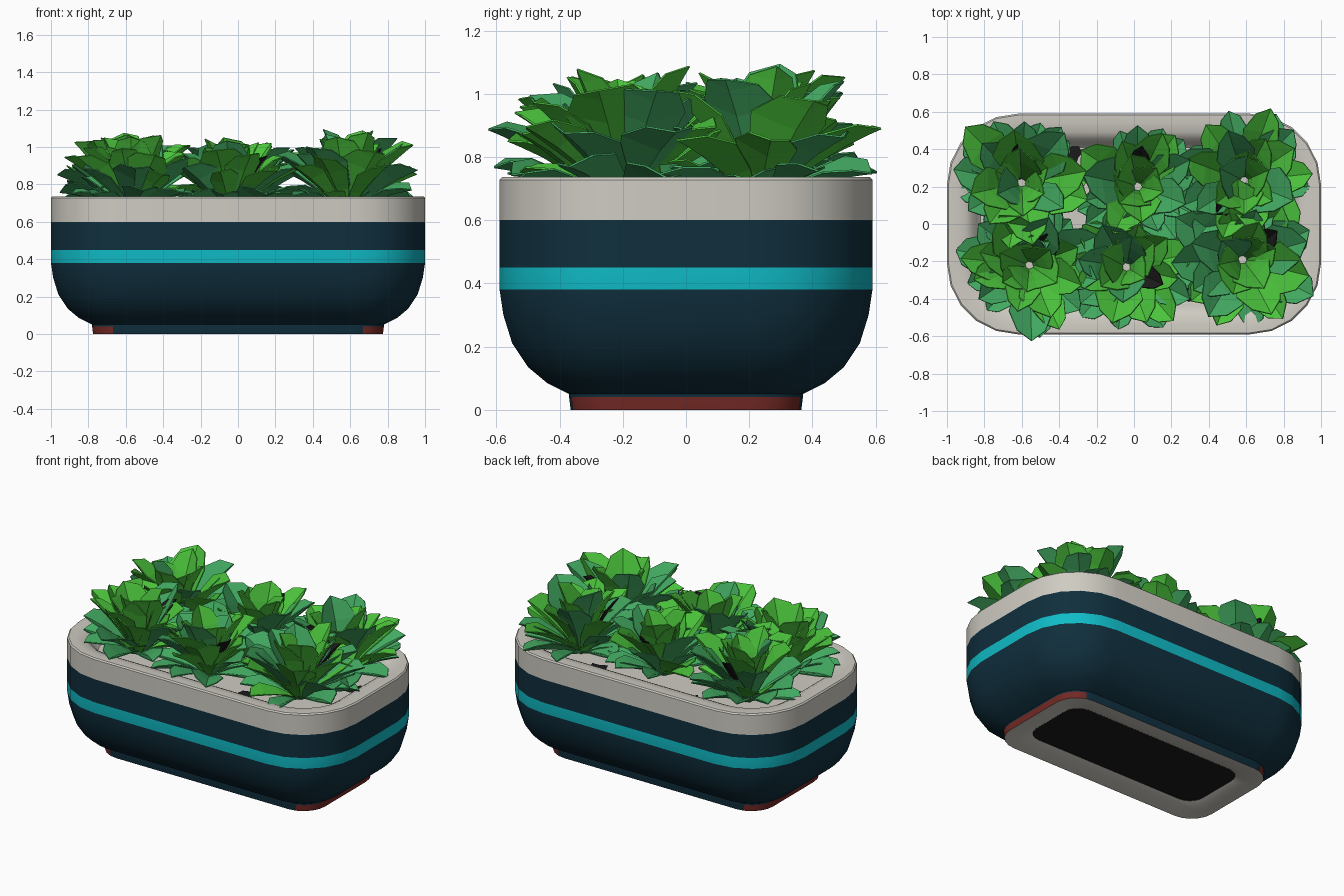
import bpy
import bmesh
import math
import random
from mathutils import Vector

random.seed(7)
cube = bpy.data.objects.get("Cube")
if cube:
    bpy.data.objects.remove(cube, do_unlink=True)


def make_material(name, rgb):
    mat = bpy.data.materials.new(name)
    mat.use_nodes = True
    mat.diffuse_color = (*rgb, 1)
    bsdf = next(n for n in mat.node_tree.nodes if n.type == "BSDF_PRINCIPLED")
    bsdf.inputs["Base Color"].default_value = (*rgb, 1)
    bsdf.inputs["Roughness"].default_value = 0.8
    return mat


cream = make_material("cream", (0.62, 0.6, 0.54))
navy = make_material("navy", (0.005, 0.028, 0.047))
teal = make_material("teal", (0.005, 0.5, 0.57))
rust = make_material("rust", (0.17, 0.022, 0.018))
black = make_material("black", (0.011, 0.011, 0.011))
bright_green = make_material("bright_green", (0.07, 0.55, 0.045))
cool_green = make_material("cool_green", (0.055, 0.4, 0.12))


def finish(name, bm, mats):
    mesh = bpy.data.meshes.new(name)
    bm.to_mesh(mesh)
    bm.free()
    for mat in mats:
        mesh.materials.append(mat)
    obj = bpy.data.objects.new(name, mesh)
    bpy.context.scene.collection.objects.link(obj)
    return obj


def rounded_ring(bm, inset, z, steps=5):
    """Rounded rectangle shrunk evenly by inset."""
    radius = max(0.38 - inset, 0.1)
    cx, cy = 1 - inset - radius, 0.59 - inset - radius
    verts = []
    for corner, (sx, sy) in enumerate([(1, 1), (-1, 1), (-1, -1), (1, -1)]):
        for i in range(steps + 1):
            a = (corner + i / steps) * math.pi / 2
            verts.append(bm.verts.new((sx * cx + radius * math.cos(a),
                                       sy * cy + radius * math.sin(a), z)))
    return verts


def loft(name, profile, mats, cap_slot=None, rule=None):
    """Skin rings of (inset, height, material slot); optionally cap the last."""
    bm = bmesh.new()
    rings = [rounded_ring(bm, inset, z) for inset, z, _ in profile]
    for (low, high), (_, _, slot) in zip(zip(rings, rings[1:]), profile):
        for i in range(len(low)):
            j = (i + 1) % len(low)
            face = bm.faces.new((low[i], low[j], high[j], high[i]))
            face.normal_update()
            face.material_index = rule(face, slot) if rule else slot
    if cap_slot is not None:
        bm.faces.new(rings[-1]).material_index = cap_slot
    obj = finish(name, bm, mats)
    bpy.ops.object.select_all(action="DESELECT")
    obj.select_set(True)
    bpy.context.view_layer.objects.active = obj
    bpy.ops.object.shade_smooth_by_angle(angle=math.radians(40))
    return obj


# Bowl with teal stripe, cream collar, rolled rim and shallow floor
loft("planter_bowl", [
    (0.22, 0.05, 0), (0.15, 0.085, 0), (0.09, 0.135, 0), (0.04, 0.21, 0),
    (0.012, 0.3, 0), (0, 0.38, 1), (0, 0.45, 0), (0, 0.6, 2), (0, 0.728, 2),
    (0.008, 0.736, 2), (0.05, 0.736, 2), (0.1, 0.728, 2), (0.135, 0.71, 2),
    (0.16, 0.66, 2), (0.18, 0.64, 2)],
    [navy, teal, cream], cap_slot=2)

# Foot, rust coloured at its ends and corners
loft("planter_foot", [(0.225, 0, 0), (0.22, 0.04, 1), (0.22, 0.05, 1)],
     [rust, navy],
     rule=lambda face, slot: 1 if abs(face.normal.x) < 0.25 else slot)

# Underside: cream ring around a dark recess (winding faces down)
underside = loft("planter_underside", [(0.36, 0.025, 0), (0.32, 0.008, 0), (0.225, 0, 0)], [cream])
recess = loft("drain_recess", [(0.36, 0.025, 0), (0.361, 0.03, 0)], [black], cap_slot=0)
recess.data.flip_normals()

# Dark soil patches on the pale floor
bm = bmesh.new()
for x, y in [(-0.32, 0.38), (-0.34, -0.38), (0.76, 0.08), (0.3, 0.0),
             (-0.75, 0.0), (0.28, -0.36), (0.4, 0.36), (0.7, -0.12)]:
    points = []
    for k in range(9):
        a = k * math.tau / 9
        r = random.uniform(0.03, 0.09)
        points.append(bm.verts.new((x + r * math.cos(a), y + r * math.sin(a), 0.645)))
    bm.faces.new(points)
finish("soil_patches", bm, [black])

LEAF_SHAPE = [(0, 0.05), (0.35, 0.17), (0.68, 0.26), (0.9, 0.17), (1, 0)]


def add_leaf(bm, base, azimuth, elevation, length, width, slot):
    """Keeled, blunt-pointed leaf arching slightly outward."""
    out = Vector((math.cos(azimuth), math.sin(azimuth), 0))
    roll = random.uniform(-0.3, 0.3)
    rows, point, last = [], base + out * 0.03, 0
    for t, half in LEAF_SHAPE:
        angle = elevation + 0.2 - 0.45 * t
        along = out * math.cos(angle) + Vector((0, 0, math.sin(angle)))
        normal = Vector((0, 0, math.cos(angle))) - out * math.sin(angle)
        side = along.cross(normal) * math.cos(roll) + normal * math.sin(roll)
        point = point + along * (t - last) * length
        last = t
        w = half * length * width
        if half:
            lift = normal * w * 0.45
            rows.append([bm.verts.new(p) for p in
                         (point - side * w + lift, point, point + side * w + lift)])
        else:
            rows.append([bm.verts.new(point)] * 3)
    for a, b in zip(rows, rows[1:]):
        for i in (0, 1):
            corners = list(dict.fromkeys((a[i + 1], a[i], b[i], b[i + 1])))
            bm.faces.new(corners).material_index = slot


# Leaf whorls: count, elevation in degrees, length, chance of cool green
WHORLS = [(9, 22, 0.36, 0.85), (9, 40, 0.42, 0.65),
          (8, 57, 0.44, 0.35), (6, 75, 0.42, 0.2)]


def add_plant(name, x, y, scale):
    bm = bmesh.new()
    base = Vector((x, y, 0.65))
    for count, elevation, length, cool in WHORLS:
        start = random.uniform(0, math.tau)
        for k in range(count):
            azimuth = start + k * math.tau / count + random.uniform(-0.2, 0.2)
            tilt = math.radians(elevation + random.uniform(-6, 6))
            slot = 1 if random.random() < cool else 0
            add_leaf(bm, base, azimuth, tilt,
                     length * scale * random.uniform(0.88, 1.08),
                     random.uniform(0.85, 1.15), slot)
    # One small dark leaf in the heart
    add_leaf(bm, base, random.uniform(0, math.tau), 1.1, 0.38 * scale, 0.7, 2)
    obj = finish(name, bm, [bright_green, cool_green, black])
    thick = obj.modifiers.new("leaf_thickness", "SOLIDIFY")
    thick.thickness = 0.006


# Two rows of three rosettes
for name, x, y, scale in [
        ("plant_back_right", -0.6, 0.22, 1.02), ("plant_front_right", -0.56, -0.22, 1.0),
        ("plant_back_middle", 0.02, 0.2, 0.94), ("plant_front_middle", -0.04, -0.23, 0.94),
        ("plant_back_left", 0.59, 0.23, 1.02), ("plant_front_left", 0.58, -0.19, 1.06)]:
    add_plant(name, x, y, scale)
